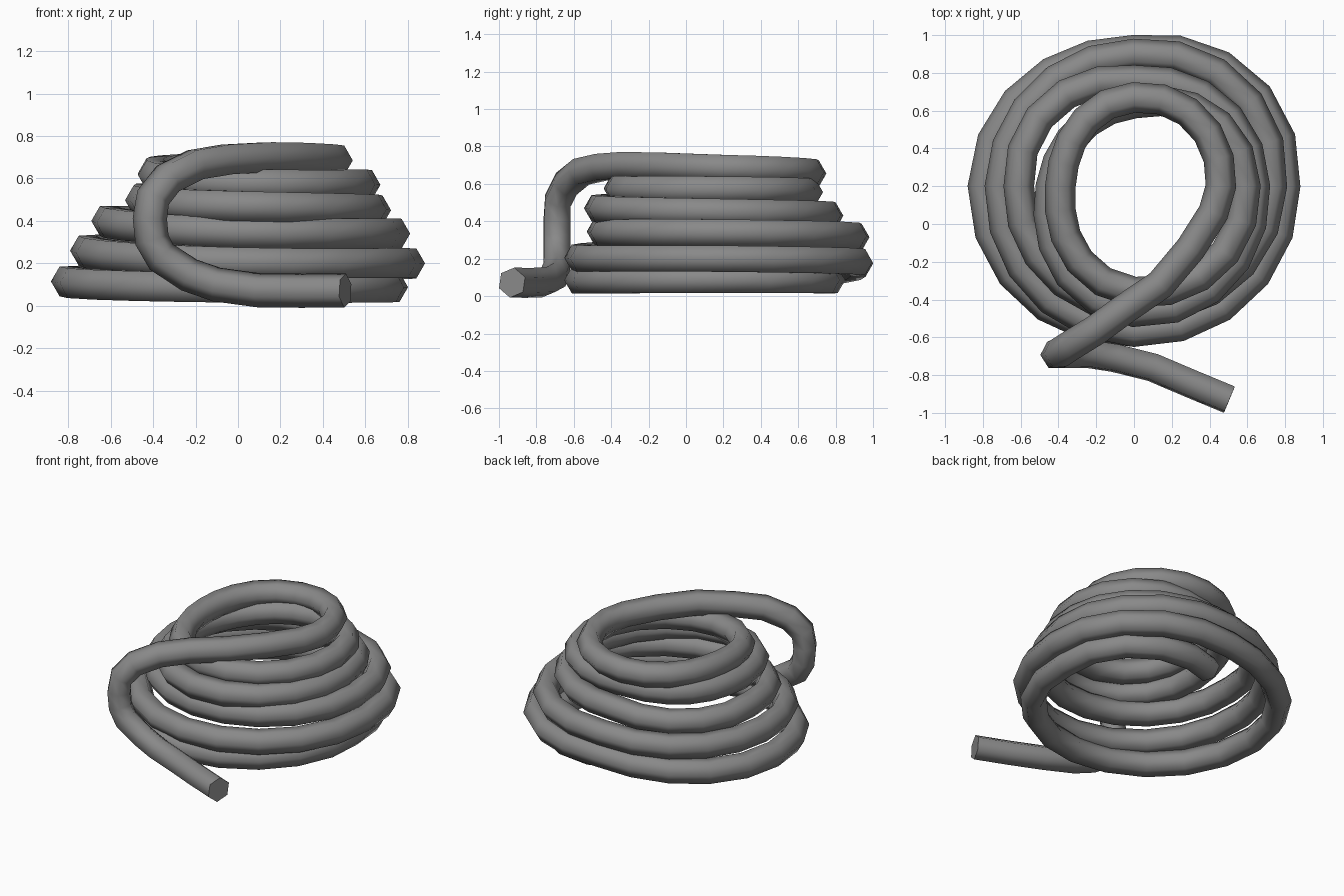
import bpy, bmesh, math
from mathutils import Vector

if "Cube" in bpy.data.objects:
    bpy.data.objects.remove(bpy.data.objects["Cube"])

R, SIDES, STEPS = 0.081, 6, 5     # rope radius, sides, segments per quarter turn
CY = 0.2                          # coil axis position in y

# Coil: (radius, height) at every quarter turn, clockwise from the back
COIL = [(.52, .085), (.72, .088), (.77, .085), (.80, .115),
        (.72, .175), (.80, .20), (.77, .205), (.71, .26),
        (.70, .315), (.73, .34), (.65, .345), (.61, .40),
        (.56, .43), (.64, .45), (.665, .47), (.44, .505),
        (.44, .55), (.59, .57), (.56, .575), (.39, .625),
        (.47, .655), (.46, .685)]
# Uneven lay of the loops: quarter index -> (extra radius, extra height)
BULGE = {0: (.085, 0), 3: (0, -.015), 4: (.045, 0), 7: (0, -.015), 8: (.03, 0),
         11: (.035, -.015), 12: (.015, 0), 15: (0, -.01), 16: (.02, 0), 20: (.015, 0)}

# Loose end: over the side, down and back along the ground
TAIL = [(.42, .06, .69), (.30, -.13, .697), (.14, -.32, .70), (-.05, -.45, .69),
        (-.20, -.56, .665), (-.33, -.64, .60), (-.40, -.685, .51), (-.415, -.69, .41),
        (-.405, -.69, .31), (-.36, -.69, .23), (-.23, -.69, .145), (-.10, -.71, .10),
        (.10, -.76, .073), (.30, -.845, .071), (.505, -.93, .072)]


def catmull(a, b, c, d, t):
    return .5 * (2 * b + (c - a) * t + (2 * a - 5 * b + 4 * c - d) * t * t
                 + (3 * b - a - 3 * c + d) * t ** 3)


def coil_points():
    pts, n = [], len(COIL)
    for i in range(n - 1):
        keys = [COIL[min(max(k, 0), n - 1)] for k in range(i - 1, i + 3)]
        dr, dz = BULGE.get(i, (0, 0))
        for s in range(STEPS):
            t = s / STEPS
            r, z = (catmull(*[k[j] for k in keys], t) for j in (0, 1))
            r += dr * math.sin(math.pi * t)
            z += dz * math.sin(math.pi * t)
            a = math.radians(90 - 90 * (i + t))
            pts.append(Vector((r * math.cos(a), CY + r * math.sin(a), z)))
    pts.append(Vector((COIL[-1][0], CY, COIL[-1][1])))
    return pts


def sweep(name, pts, level_count, mat):
    """Sweep a regular polygon along pts; level frame first, then carried along."""
    bm = bmesh.new()
    rings, side, prev = [], None, None
    for i, p in enumerate(pts):
        a, b = pts[max(i - 1, 0)], pts[min(i + 1, len(pts) - 1)]
        tan = (b - a).normalized()
        if i < level_count:
            side = tan.cross(Vector((0, 0, 1))).normalized()
        else:
            side = prev.rotation_difference(tan) @ side
            side = (side - tan * side.dot(tan)).normalized()
        up = side.cross(tan)
        prev = tan
        ring = []
        for k in range(SIDES):
            w = math.tau * k / SIDES
            ring.append(bm.verts.new(p + R * (math.cos(w) * side + math.sin(w) * up)))
        rings.append(ring)
    for r0, r1 in zip(rings, rings[1:]):
        for k in range(SIDES):
            m = (k + 1) % SIDES
            bm.faces.new((r0[k], r0[m], r1[m], r1[k])).smooth = True
    bm.faces.new(rings[0])          # cut ends
    bm.faces.new(rings[-1])
    for ring in (rings[0], rings[-1]):
        for k in range(SIDES):
            bm.edges.get((ring[k], ring[(k + 1) % SIDES])).smooth = False
    bmesh.ops.recalc_face_normals(bm, faces=bm.faces)
    me = bpy.data.meshes.new(name)
    bm.to_mesh(me)
    bm.free()
    me.materials.append(mat)
    ob = bpy.data.objects.new(name, me)
    bpy.context.collection.objects.link(ob)
    return ob


grey = bpy.data.materials.new("rope_grey")
grey.diffuse_color = (.25, .25, .25, 1)
grey.use_nodes = True
grey.node_tree.nodes["Principled BSDF"].inputs["Base Color"].default_value = grey.diffuse_color

coil = coil_points()
sweep("rope_coil", coil + [Vector(p) for p in TAIL], len(coil), grey)
